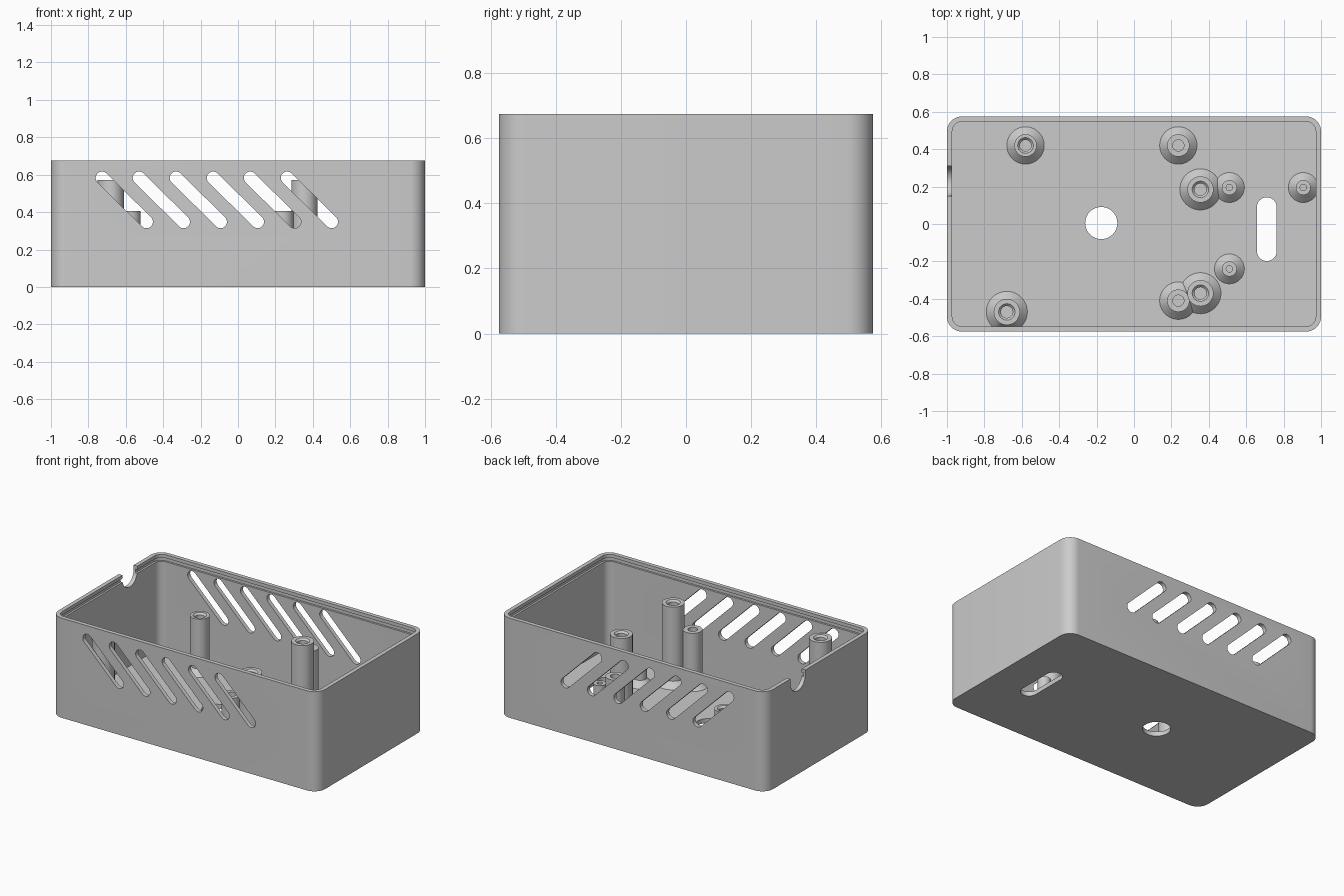
import bpy, bmesh, math
from mathutils import Vector

if "Cube" in bpy.data.objects:
    bpy.data.objects.remove(bpy.data.objects["Cube"])

HX, HY, TOP = 1.0, 0.575, 0.675
WALL, FLOOR, CORNER = 0.028, 0.03, 0.08

grey = bpy.data.materials.new("light grey plastic")
grey.use_nodes = True
colour = (0.6, 0.6, 0.6, 1)
grey.diffuse_color = colour
grey.node_tree.nodes["Principled BSDF"].inputs["Base Color"].default_value = colour


def make_object(name, bm):
    bmesh.ops.recalc_face_normals(bm, faces=bm.faces)
    mesh = bpy.data.meshes.new(name)
    bm.to_mesh(mesh)
    bm.free()
    mesh.materials.append(grey)
    obj = bpy.data.objects.new(name, mesh)
    bpy.context.collection.objects.link(obj)
    return obj


def smooth(obj):
    bpy.ops.object.select_all(action='DESELECT')
    obj.select_set(True)
    bpy.context.view_layer.objects.active = obj
    bpy.ops.object.shade_smooth_by_angle(angle=math.radians(30))


def loft(bm, rings):
    """Skin a list of equally long rings and cap both ends."""
    loops = [[bm.verts.new(p) for p in ring] for ring in rings]
    for a, b in zip(loops, loops[1:]):
        for i in range(len(a)):
            j = (i + 1) % len(a)
            bm.faces.new((a[i], a[j], b[j], b[i]))
    bm.faces.new(loops[0])
    bm.faces.new(loops[-1])


def rounded_rect(inset, z, steps=10):
    r = CORNER - inset
    cx, cy = HX - CORNER, HY - CORNER
    ring = []
    for k, (sx, sy) in enumerate(((1, 1), (-1, 1), (-1, -1), (1, -1))):
        for i in range(steps + 1):
            a = (k + i / steps) * math.pi / 2
            ring.append((sx * cx + r * math.cos(a), sy * cy + r * math.sin(a), z))
    return ring


def capsule(p, q, r, steps=16):
    """Outline of a round-ended slot from p to q."""
    p, q = Vector(p), Vector(q)
    start = math.atan2(q.y - p.y, q.x - p.x) - math.pi / 2
    outline = []
    for centre, turn in ((q, 0), (p, math.pi)):
        for i in range(steps + 1):
            a = start + turn + math.pi * i / steps
            outline.append(centre + r * Vector((math.cos(a), math.sin(a))))
    return outline


# Open box with a snap groove just under the rim
bm = bmesh.new()
section = [(0, 0), (0, TOP), (WALL, TOP), (WALL, 0.652), (0.015, 0.652),
           (0.015, 0.627), (WALL, 0.627), (WALL, FLOOR)]
loft(bm, [rounded_rect(*s) for s in section])
box = make_object("enclosure_box", bm)

# Cutter: slanted vents in both long walls, floor openings, cable notch
bm = bmesh.new()
for i in range(6):
    x = -0.727 + 0.198 * i
    vent = capsule((x, 0.583), (x + 0.238, 0.348), 0.034)
    loft(bm, [[(p.x, y, p.y) for p in vent] for y in (-0.7, 0.7)])
floor_slot = capsule((0.71, -0.145), (0.71, 0.09), 0.053)
floor_hole = capsule((-0.175, 0.005), (-0.1749, 0.005), 0.086)
for outline in (floor_slot, floor_hole):
    loft(bm, [[(p.x, p.y, z) for p in outline] for z in (-0.1, 0.1)])
notch = capsule((0.23, 0.645), (0.23, 0.85), 0.08)
loft(bm, [[(x, p.x, p.y) for p in notch] for x in (-1.1, -0.9)])
cutter = make_object("opening_cutter", bm)
cutter.hide_render = True

cut = box.modifiers.new("openings", 'BOOLEAN')
cut.operation, cut.solver, cut.object = 'DIFFERENCE', 'EXACT', cutter
bpy.context.view_layer.objects.active = box
bpy.ops.object.modifier_apply(modifier=cut.name)
bpy.data.objects.remove(cutter)
smooth(box)


def standoff(name, x, y, height, radius, flare, hole, chamfer=0.0, steps=40):
    """Hollow mounting post with a flared foot, trimmed inside the walls."""
    foot = FLOOR - 0.005
    profile = [(radius + flare, foot), (radius + flare, FLOOR),
               (radius, FLOOR + flare), (radius, height)]
    if chamfer:
        profile.append((hole + chamfer, height))
    profile += [(hole, height - chamfer), (hole, FLOOR + flare)]
    rings = []
    for r, z in profile:
        ring = []
        for i in range(steps):
            a = math.tau * i / steps
            px, py = x + r * math.cos(a), y + r * math.sin(a)
            ring.append((max(-0.985, min(0.985, px)), max(-0.56, min(0.56, py)), z))
        rings.append(ring)
    bm = bmesh.new()
    loft(bm, rings)
    smooth(make_object(name, bm))


# Tall, medium and short mounting posts
for i, (x, y) in enumerate(((-0.68, -0.47), (0.355, 0.185), (0.355, -0.37))):
    standoff(f"tall_post_{i + 1}", x, y, 0.572, 0.07, 0.04, 0.032, 0.012)
for i, (x, y) in enumerate(((-0.58, 0.42), (0.237, 0.42), (0.237, -0.41))):
    standoff(f"medium_post_{i + 1}", x, y, 0.406, 0.06, 0.04, 0.03, 0 if i else 0.012)
for i, (x, y) in enumerate(((0.51, 0.195), (0.51, -0.24), (0.905, 0.195))):
    standoff(f"short_post_{i + 1}", x, y, 0.2, 0.04, 0.04, 0.017)
